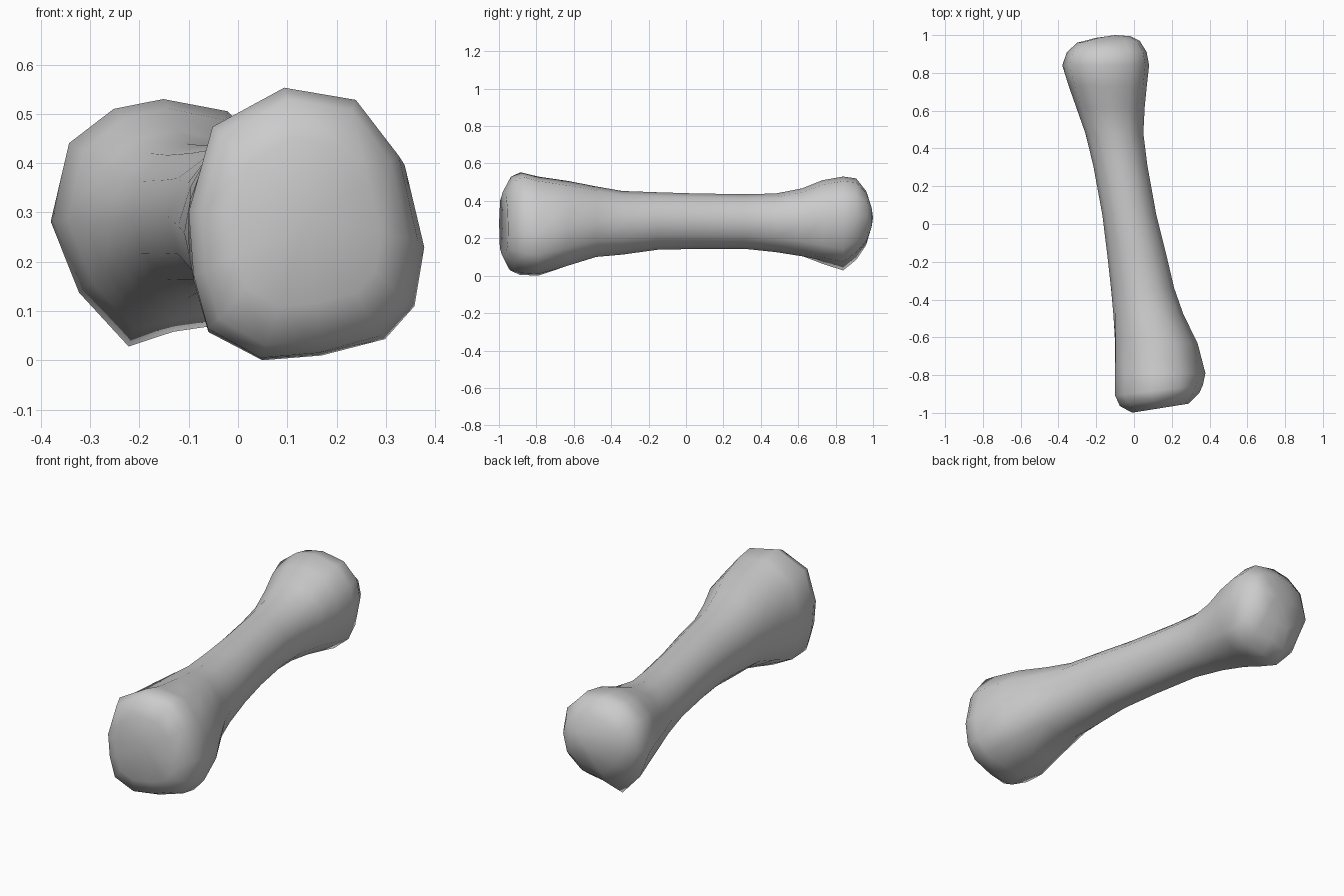
import bpy, bmesh, math

if "Cube" in bpy.data.objects:
    bpy.data.objects.remove(bpy.data.objects["Cube"])

N = 12

def normalise(pts):
    # Map a cross-section to the -1..1 box
    xs, zs = [p[0] for p in pts], [p[1] for p in pts]
    cx, cz = (min(xs) + max(xs)) / 2, (min(zs) + max(zs)) / 2
    rx, rz = (max(xs) - min(xs)) / 2, (max(zs) - min(zs)) / 2
    return [((x - cx) / rx, (z - cz) / rz) for x, z in pts]

# Cross-sections, starting at the top and going towards -x
front_shape = normalise([(.1, .555), (-.05, .475), (-.1, .3), (-.09, .17), (-.06, .06), (.05, 0),
                         (.17, .01), (.3, .045), (.36, .115), (.38, .24), (.34, .415), (.25, .53)])
back_shape = normalise([(-.15, .53), (-.25, .51), (-.34, .44), (-.377, .28), (-.32, .135), (-.22, .025),
                        (-.13, .055), (-.03, .07), (.05, .14), (.08, .3), (.06, .42), (-.02, .505)])
round_shape = [(-1.02 * math.sin(2 * math.pi * i / N), 1.02 * math.cos(2 * math.pi * i / N)) for i in range(N)]

# y, left, right, bottom, top, weight of the end shape, slant of the ring
stations = [
    (-.975, -.01, .29, .11, .45, 1, .16),
    (-.93, -.075, .345, .03, .53, 1, .16),
    (-.88, -.10, .365, .005, .553, 1, .12),
    (-.79, -.10, .378, .0, .53, 1, 0),
    (-.63, -.105, .335, .05, .505, .7, 0),
    (-.48, -.11, .26, .10, .475, .4, 0),
    (-.34, -.12, .21, .115, .45, .15, 0),
    (-.15, -.14, .165, .142, .443, 0, 0),
    (.05, -.165, .115, .146, .437, 0, 0),
    (.31, -.213, .068, .147, .433, 0, 0),
    (.48, -.255, .047, .125, .437, .2, 0),
    (.62, -.305, .055, .095, .465, .5, 0),
    (.73, -.345, .067, .06, .51, .85, 0),
    (.84, -.38, .08, .028, .53, 1, 0),
    (.91, -.355, .067, .085, .52, 1, 0),
    (.965, -.30, .03, .165, .45, 1, .03),
    (.99, -.20, -.02, .25, .37, 1, .05),
]

bm = bmesh.new()
rings = []
for y, l, r, b, t, w, slant in stations:
    end = front_shape if y < 0 else back_shape
    ring = []
    for (ex, ez), (cx, cz) in zip(end, round_shape):
        u, v = ex * w + cx * (1 - w), ez * w + cz * (1 - w)
        x = u * (r - l) / 2
        ring.append(bm.verts.new((x + (l + r) / 2, y + slant * x, v * (t - b) / 2 + (b + t) / 2)))
    rings.append(ring)

# Skin between the rings
for a, c in zip(rings, rings[1:]):
    for i in range(N):
        j = (i + 1) % N
        bm.faces.new((a[i], a[j], c[j], c[i]))

# Slightly dished front end and domed back end
for ring, tip in ((rings[0], (.14, -.965, .29)), (rings[-1], (-.1, 1.0, .31))):
    v = bm.verts.new(tip)
    for i in range(N):
        bm.faces.new((ring[i], ring[(i + 1) % N], v))

bmesh.ops.recalc_face_normals(bm, faces=bm.faces)
for f in bm.faces:
    f.smooth = True
mesh = bpy.data.meshes.new("bone")
bm.to_mesh(mesh)
bm.free()
bone = bpy.data.objects.new("bone", mesh)
bpy.context.collection.objects.link(bone)
